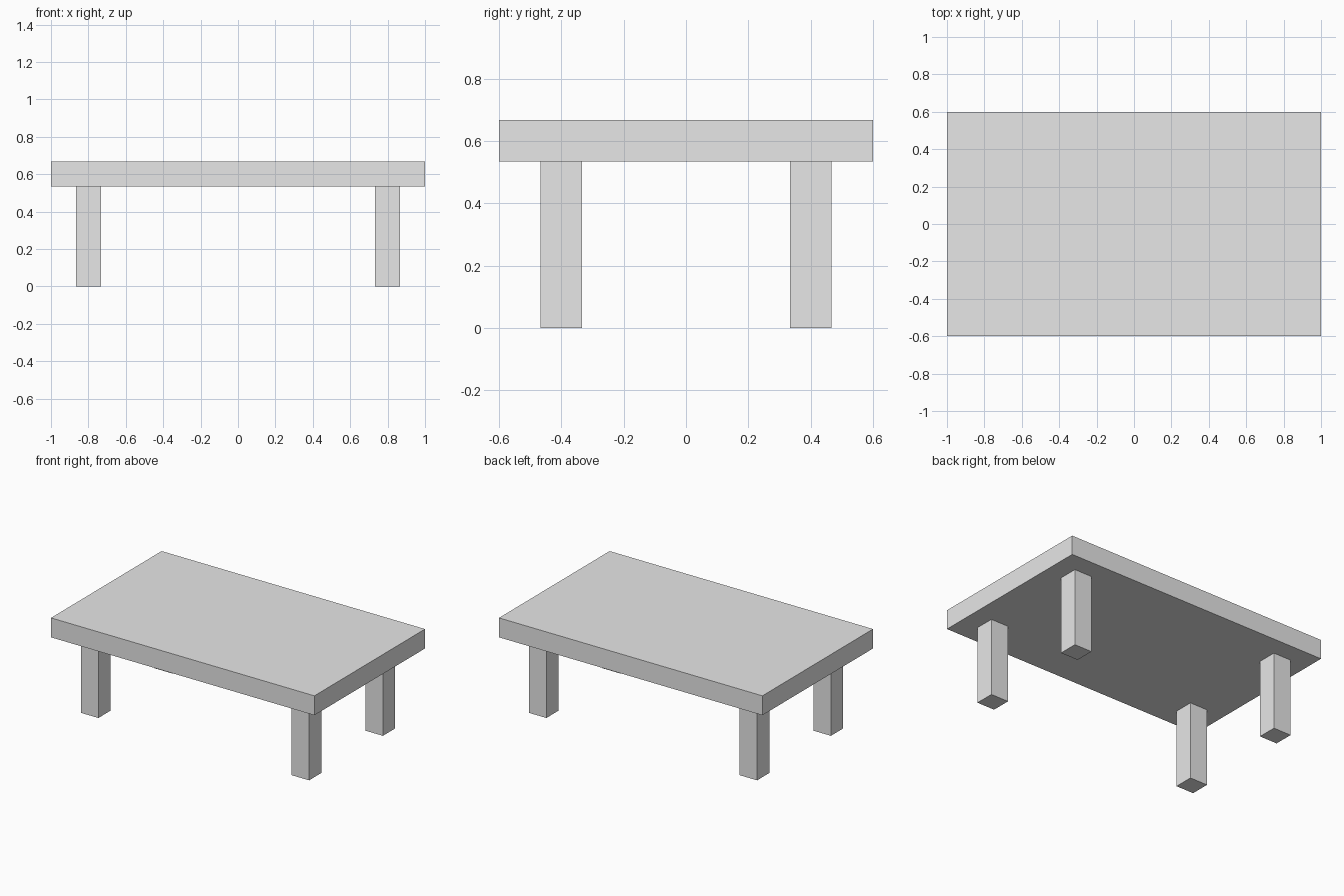
import bpy

# Remove the default cube
cube = bpy.data.objects.get("Cube")
if cube:
    bpy.data.objects.remove(cube, do_unlink=True)

# One plain grey for the whole table
GREY = (0.8, 0.8, 0.8, 1.0)
grey = bpy.data.materials.new("light_grey")
grey.use_nodes = True
grey.diffuse_color = GREY
grey.node_tree.nodes["Principled BSDF"].inputs["Base Color"].default_value = GREY


def box(name, centre, size):
    """Add a flat-shaded box with applied scale."""
    bpy.ops.mesh.primitive_cube_add(size=1, location=centre)
    obj = bpy.context.object
    obj.name = name
    obj.scale = size
    bpy.ops.object.transform_apply(location=False, rotation=False, scale=True)
    obj.data.materials.append(grey)
    return obj


UNIT = 2 / 15          # slab thickness and leg width
LEG_HEIGHT = 4 * UNIT

# Table top
box("table_top", (0, 0, LEG_HEIGHT + UNIT / 2), (2, 1.2, UNIT))

# Four square legs, inset from the corners
for side, x in (("left", 0.8), ("right", -0.8)):
    for end, y in (("front", -0.4), ("back", 0.4)):
        box(f"{end}_{side}_leg", (x, y, LEG_HEIGHT / 2), (UNIT, UNIT, LEG_HEIGHT))
